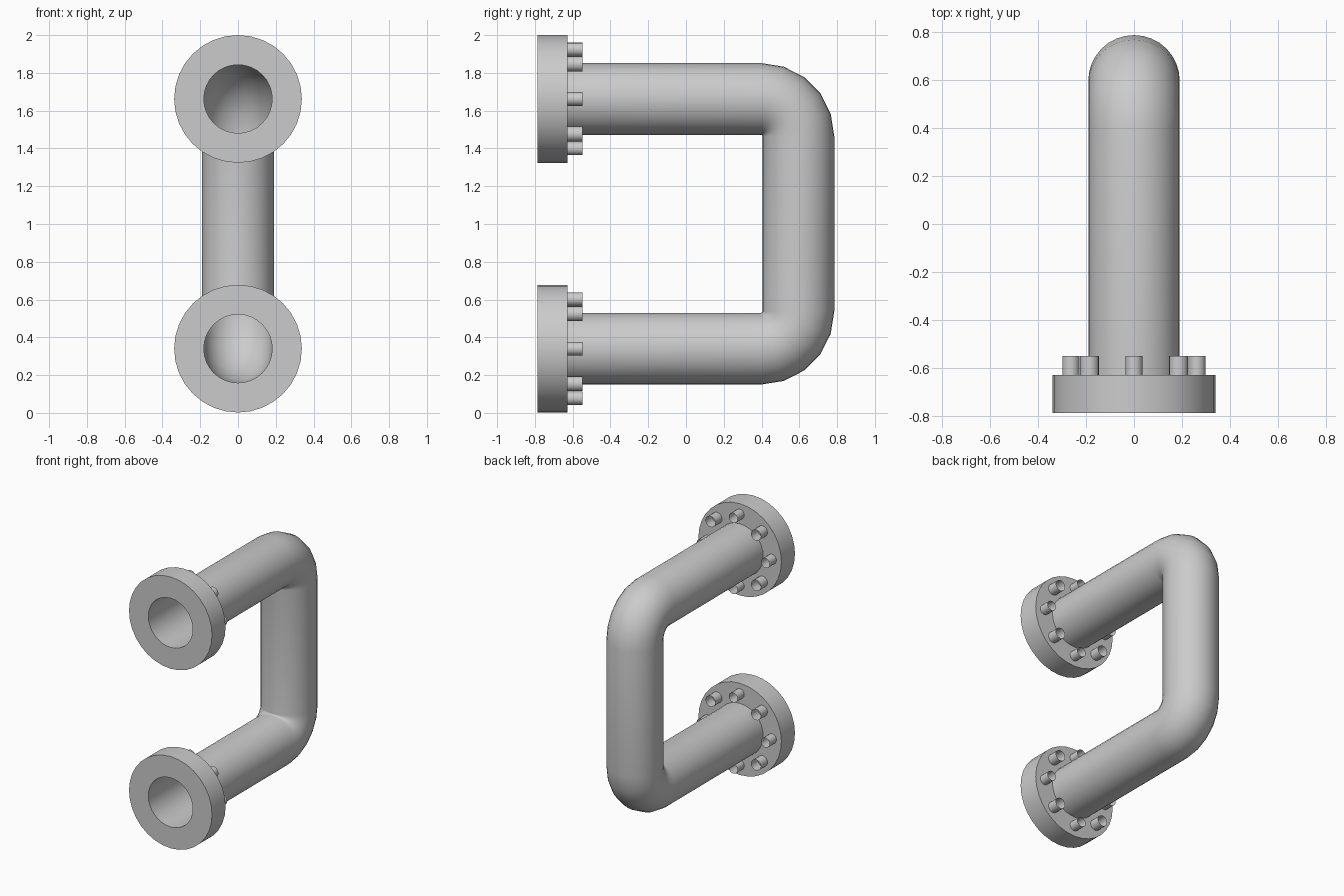
import bpy, bmesh
from math import sin, cos, pi
from mathutils import Vector

if "Cube" in bpy.data.objects:
    bpy.data.objects.remove(bpy.data.objects["Cube"])

SIDES = 32
LOW, HIGH = 0.34, 1.662          # heights of the two flange centres
PIPE_R, BORE_R = 0.19, 0.181
FRONT, BACK = -0.785, -0.627     # flange faces
BEND_R, RUN_Y = 0.198, 0.595     # centreline bend radius, y of the vertical run


def ring(bm, centre, direction, radius, sides=SIDES):
    d = Vector(direction)
    up = Vector((1, 0, 0)).cross(d)
    return [bm.verts.new(Vector(centre) + Vector((radius * cos(2 * pi * i / sides), 0, 0))
                         + up * radius * sin(2 * pi * i / sides)) for i in range(sides)]


def skin(bm, rings, closed=False):
    pairs = list(zip(rings, rings[1:]))
    if closed:
        pairs.append((rings[-1], rings[0]))
    for a, b in pairs:
        n = len(a)
        for i in range(n):
            j = (i + 1) % n
            bm.faces.new((a[i], a[j], b[j], b[i]))


def finish(bm, name, recalc=True):
    if recalc:
        bmesh.ops.recalc_face_normals(bm, faces=bm.faces)
    me = bpy.data.meshes.new(name)
    bm.to_mesh(me)
    bm.free()
    ob = bpy.data.objects.new(name, me)
    bpy.context.collection.objects.link(ob)
    bpy.ops.object.select_all(action='DESELECT')
    ob.select_set(True)
    bpy.context.view_layer.objects.active = ob
    bpy.ops.object.shade_smooth_by_angle(angle=pi / 6)
    return ob


# Pipe centreline: out along y, up, and back, with two segmented elbows
path = [((0, BACK, LOW), (0, 1, 0))]
STEPS = 5
for zc, start in ((LOW + BEND_R, -pi / 2), (HIGH - BEND_R, 0)):
    for k in range(STEPS + 1):
        a = start + pi / 2 * k / STEPS
        path.append(((0, RUN_Y - BEND_R + BEND_R * cos(a), zc + BEND_R * sin(a)),
                     (0, -sin(a), cos(a))))
path.append(((0, BACK, HIGH), (0, -1, 0)))

# Hollow pipe: outer wall out, inner wall back
bm = bmesh.new()
outer = [ring(bm, c, d, PIPE_R) for c, d in path]
inner = [ring(bm, c, d, BORE_R) for c, d in reversed(path)]
skin(bm, outer + inner, closed=True)
finish(bm, "pipe")

for label, z in (("lower", LOW), ("upper", HIGH)):
    # Flange with a through bore
    bm = bmesh.new()
    profile = [(BORE_R, FRONT), (0.338, FRONT), (0.338, BACK), (BORE_R, BACK)]
    skin(bm, [ring(bm, (0, y, z), (0, 1, 0), r) for r, y in profile], closed=True)
    finish(bm, label + "_flange")

    # Eight open-ended bolt sleeves behind the flange
    bm = bmesh.new()
    for i in range(8):
        a = i * pi / 4
        r = 0.04 if i % 2 else 0.036
        x, zz = 0.262 * cos(a), z + 0.262 * sin(a)
        skin(bm, [ring(bm, (x, y, zz), (0, 1, 0), r, 16) for y in (BACK, -0.549)])
    finish(bm, label + "_bolts", recalc=False)
    # outward-facing walls
    me = bpy.context.object.data
    p = me.polygons[0]
    if p.normal.dot(p.center - Vector((0.262, p.center.y, z))) < 0:
        me.flip_normals()
